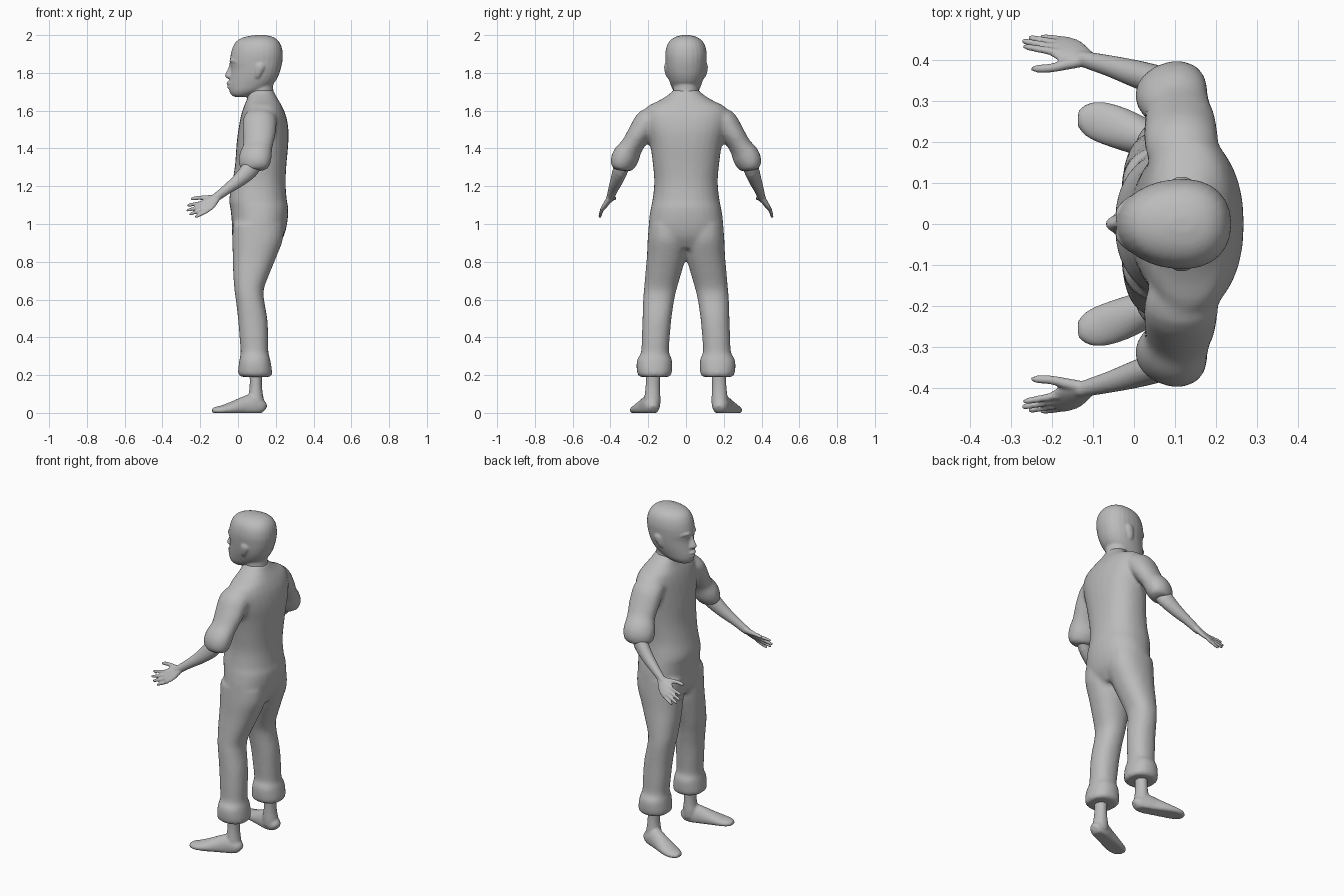
import bpy, bmesh, math
from mathutils import Vector

grey = bpy.data.materials.new("plain grey")
grey.diffuse_color = (0.5, 0.5, 0.5, 1)


def spline(rows, steps):
    """Catmull-Rom interpolation of equal-length rows of numbers."""
    out = []
    for i in range(len(rows) - 1):
        p = [rows[max(0, min(len(rows) - 1, i + k))] for k in (-1, 0, 1, 2)]
        for s in range(steps):
            t = s / steps
            out.append([0.5 * (2 * b + (c - a) * t + (2 * a - 5 * b + 4 * c - d) * t * t
                               + (3 * b - a - 3 * c + d) * t ** 3) for a, b, c, d in zip(*p)])
    return out + [list(rows[-1])]


def skin(name, rings):
    """Closed surface through rings of points."""
    bm = bmesh.new()
    vs = [[bm.verts.new(p) for p in ring] for ring in rings]
    n = len(vs[0])
    for a, b in zip(vs, vs[1:]):
        for i in range(n):
            bm.faces.new((a[i], a[(i + 1) % n], b[(i + 1) % n], b[i]))
    bm.faces.new(vs[0][::-1])
    bm.faces.new(vs[-1])
    bmesh.ops.recalc_face_normals(bm, faces=bm.faces)
    me = bpy.data.meshes.new(name)
    bm.to_mesh(me)
    bm.free()
    me.materials.append(grey)
    ob = bpy.data.objects.new(name, me)
    bpy.context.collection.objects.link(ob)
    for f in me.polygons:
        f.use_smooth = True
    return ob


def stack(name, rows, side=1, power=1.0, egg=0.0, n=28, steps=4):
    """Horizontal sections: z, front x, back x, inner y, outer y."""
    rings = []
    for z, x0, x1, y0, y1 in spline(rows, steps):
        ring = []
        for i in range(n):
            c, s = math.cos(2 * math.pi * i / n), math.sin(2 * math.pi * i / n)
            cx = math.copysign(abs(c) ** power, c)
            sy = math.copysign(abs(s) ** power, s) * (1 + egg * c)
            ring.append((x0 + (x1 - x0) * (cx + 1) / 2, side * (y0 + (y1 - y0) * (sy + 1) / 2), z))
        rings.append(ring)
    return skin(name, rings)


def tube(name, rows, side=1, ref=(0, 0, 1), n=18, steps=3):
    """Sections across a path: x, y, z, width radius, height radius."""
    rows = spline(rows, steps)
    pts = [Vector(r[:3]) for r in rows]
    rings = []
    for i, r in enumerate(rows):
        t = (pts[min(i + 1, len(pts) - 1)] - pts[max(i - 1, 0)]).normalized()
        u = t.cross(Vector(ref)).normalized()
        v = u.cross(t)
        ring = []
        for k in range(n):
            a = 2 * math.pi * k / n
            p = pts[i] + u * r[3] * math.cos(a) + v * r[4] * math.sin(a)
            ring.append((p.x, side * p.y, max(p.z, 0)))
        rings.append(ring)
    return skin(name, rings)


def fuse(name, parts, voxel, smooth):
    """Blend overlapping parts into one soft surface."""
    with bpy.context.temp_override(active_object=parts[0], object=parts[0],
                                   selected_objects=parts, selected_editable_objects=parts):
        bpy.ops.object.join()
    ob = parts[0]
    ob.name = name
    m = ob.modifiers.new("blend", 'REMESH')
    m.mode = 'VOXEL'
    m.voxel_size = voxel
    m.use_smooth_shade = True
    m = ob.modifiers.new("soften", 'SMOOTH')
    m.factor = 0.5
    m.iterations = smooth
    return ob


# Clothes: trunk, trouser legs with rolled cuffs, sleeves
clothes = [stack("trunk", [
    (0.87, 0.00, 0.20, -0.12, 0.12), (0.93, -0.03, 0.24, -0.19, 0.19),
    (1.00, -0.032, 0.26, -0.197, 0.197), (1.08, -0.04, 0.266, -0.187, 0.187),
    (1.13, -0.047, 0.258, -0.177, 0.177), (1.22, -0.03, 0.252, -0.168, 0.168),
    (1.32, -0.015, 0.257, -0.176, 0.176), (1.42, -0.008, 0.266, -0.19, 0.19),
    (1.50, 0.002, 0.267, -0.21, 0.21), (1.57, 0.015, 0.255, -0.222, 0.222),
    (1.62, 0.03, 0.235, -0.205, 0.205), (1.655, 0.045, 0.215, -0.14, 0.14),
    (1.69, 0.055, 0.195, -0.085, 0.085), (1.71, 0.06, 0.187, -0.07, 0.07)], power=0.88)]
for s in (1, -1):
    clothes.append(stack("trouser_leg", [
        (0.19, 0.03, 0.165, 0.10, 0.235), (0.20, 0.002, 0.18, 0.078, 0.255),
        (0.24, 0.002, 0.178, 0.073, 0.262), (0.285, 0.008, 0.17, 0.075, 0.258),
        (0.32, 0.014, 0.161, 0.09, 0.238), (0.40, 0.008, 0.16, 0.086, 0.234),
        (0.50, 0.0, 0.155, 0.077, 0.23), (0.60, -0.012, 0.138, 0.062, 0.227),
        (0.66, -0.02, 0.138, 0.048, 0.222), (0.75, -0.026, 0.172, 0.022, 0.214),
        (0.83, -0.028, 0.205, 0.0, 0.207), (0.92, -0.03, 0.238, -0.01, 0.203),
        (1.00, -0.028, 0.24, 0.0, 0.197)], s, power=0.9))
    clothes.append(tube("sleeve", [
        (0.12, 0.15, 1.565, 0.08, 0.055), (0.115, 0.20, 1.545, 0.09, 0.068),
        (0.112, 0.245, 1.48, 0.088, 0.063), (0.105, 0.285, 1.415, 0.08, 0.058),
        (0.095, 0.312, 1.37, 0.088, 0.068), (0.088, 0.328, 1.335, 0.089, 0.068),
        (0.084, 0.338, 1.30, 0.078, 0.056), (0.083, 0.341, 1.285, 0.05, 0.04)], s, n=24))
fuse("shirt_and_trousers", clothes, 0.012, 4)

# Head and neck with facial features
head = [stack("skull", [
    (1.672, -0.012, 0.05, -0.025, 0.025), (1.682, -0.034, 0.075, -0.045, 0.045),
    (1.705, -0.046, 0.13, -0.066, 0.066), (1.74, -0.048, 0.185, -0.082, 0.082),
    (1.78, -0.042, 0.212, -0.095, 0.095), (1.82, -0.038, 0.226, -0.103, 0.103),
    (1.86, -0.043, 0.235, -0.107, 0.107), (1.90, -0.038, 0.237, -0.109, 0.109),
    (1.94, -0.026, 0.23, -0.102, 0.102), (1.97, -0.005, 0.213, -0.085, 0.085),
    (1.99, 0.035, 0.185, -0.056, 0.056), (2.0, 0.09, 0.145, -0.018, 0.018)],
    power=0.93, egg=0.12),
    stack("neck", [(1.64, 0.05, 0.20, -0.08, 0.08), (1.70, 0.055, 0.188, -0.067, 0.067),
                   (1.75, 0.05, 0.187, -0.068, 0.068), (1.80, 0.05, 0.19, -0.065, 0.065)]),
    stack("nose", [(1.768, -0.05, 0.0, -0.016, 0.016), (1.777, -0.066, 0.0, -0.024, 0.024),
                   (1.79, -0.069, 0.0, -0.021, 0.021), (1.82, -0.054, 0.0, -0.014, 0.014),
                   (1.86, -0.043, 0.0, -0.011, 0.011)], steps=2),
    stack("upper_lip", [(1.737, -0.054, 0, -0.026, 0.026), (1.745, -0.062, 0, -0.03, 0.03),
                        (1.757, -0.053, 0, -0.022, 0.022)], steps=2),
    stack("lower_lip", [(1.715, -0.048, 0, -0.02, 0.02), (1.725, -0.06, 0, -0.027, 0.027),
                        (1.733, -0.054, 0, -0.026, 0.026)], steps=2)]
for s in (1, -1):
    head.append(tube("ear", [(0.10, 0.092, 1.775, 0.008, 0.012), (0.108, 0.10, 1.80, 0.011, 0.018),
                             (0.118, 0.104, 1.835, 0.012, 0.024), (0.122, 0.101, 1.855, 0.006, 0.012)],
                     s, ref=(1, 0, 0)))
    head.append(tube("brow", [(-0.036, 0.008, 1.858, 0.008, 0.008), (-0.033, 0.035, 1.866, 0.011, 0.009),
                              (-0.006, 0.066, 1.858, 0.006, 0.006)], s))
fuse("head", head, 0.006, 3)

# Forearms, hands, ankles and feet
for s, tag in ((1, "left"), (-1, "right")):
    arm = [tube("forearm", [
        (0.095, 0.328, 1.335, 0.04, 0.045), (0.06, 0.348, 1.285, 0.038, 0.047),
        (0.0, 0.368, 1.228, 0.033, 0.036), (-0.06, 0.386, 1.183, 0.026, 0.027),
        (-0.11, 0.399, 1.145, 0.021, 0.023), (-0.13, 0.406, 1.13, 0.018, 0.022)], s)]
    across = Vector((0.03, 0.06, -0.075)).normalized()
    along = Vector((-0.8, 0.3, -0.5)).normalized()
    palm_ref = across.cross(along)
    arm.append(tube("palm", [
        (-0.105, 0.398, 1.148, 0.02, 0.017), (-0.13, 0.409, 1.128, 0.032, 0.016),
        (-0.16, 0.424, 1.104, 0.043, 0.014), (-0.19, 0.438, 1.083, 0.038, 0.010)], s, palm_ref))
    fingers = [((-0.185, 0.418, 1.115), (-0.27, 0.434, 1.098)),
               ((-0.185, 0.430, 1.097), (-0.274, 0.447, 1.070)),
               ((-0.180, 0.441, 1.080), (-0.258, 0.455, 1.050)),
               ((-0.170, 0.449, 1.064), (-0.228, 0.457, 1.036))]
    for a, b in fingers:
        a, b = Vector(a), Vector(b)
        arm.append(tube("finger", [(*a.lerp(b, f), r, r) for f, r in
                                   ((-0.15, 0.009), (0.5, 0.009), (0.9, 0.0075), (1, 0.004))], s, n=10))
    arm.append(tube("thumb", [
        (-0.12, 0.398, 1.14, 0.014, 0.016), (-0.16, 0.391, 1.137, 0.014, 0.016),
        (-0.20, 0.381, 1.139, 0.011, 0.011), (-0.235, 0.379, 1.135, 0.010, 0.010),
        (-0.25, 0.379, 1.13, 0.004, 0.004)], s, n=12))
    fuse(tag + "_arm", arm, 0.005, 2)

    foot = [stack("ankle", [
        (0.03, 0.05, 0.142, 0.137, 0.225), (0.07, 0.05, 0.137, 0.135, 0.222),
        (0.11, 0.058, 0.13, 0.137, 0.217), (0.16, 0.062, 0.127, 0.138, 0.213),
        (0.24, 0.06, 0.13, 0.135, 0.213)], s),
        tube("foot", [
            (0.145, 0.173, 0.022, 0.018, 0.016), (0.128, 0.177, 0.03, 0.037, 0.038),
            (0.08, 0.190, 0.036, 0.045, 0.064), (0.03, 0.208, 0.03, 0.046, 0.056),
            (-0.03, 0.232, 0.022, 0.051, 0.038), (-0.08, 0.249, 0.015, 0.050, 0.026),
            (-0.115, 0.256, 0.012, 0.040, 0.021), (-0.137, 0.258, 0.012, 0.020, 0.012)], s)]
    fuse(tag + "_foot", foot, 0.007, 2)
